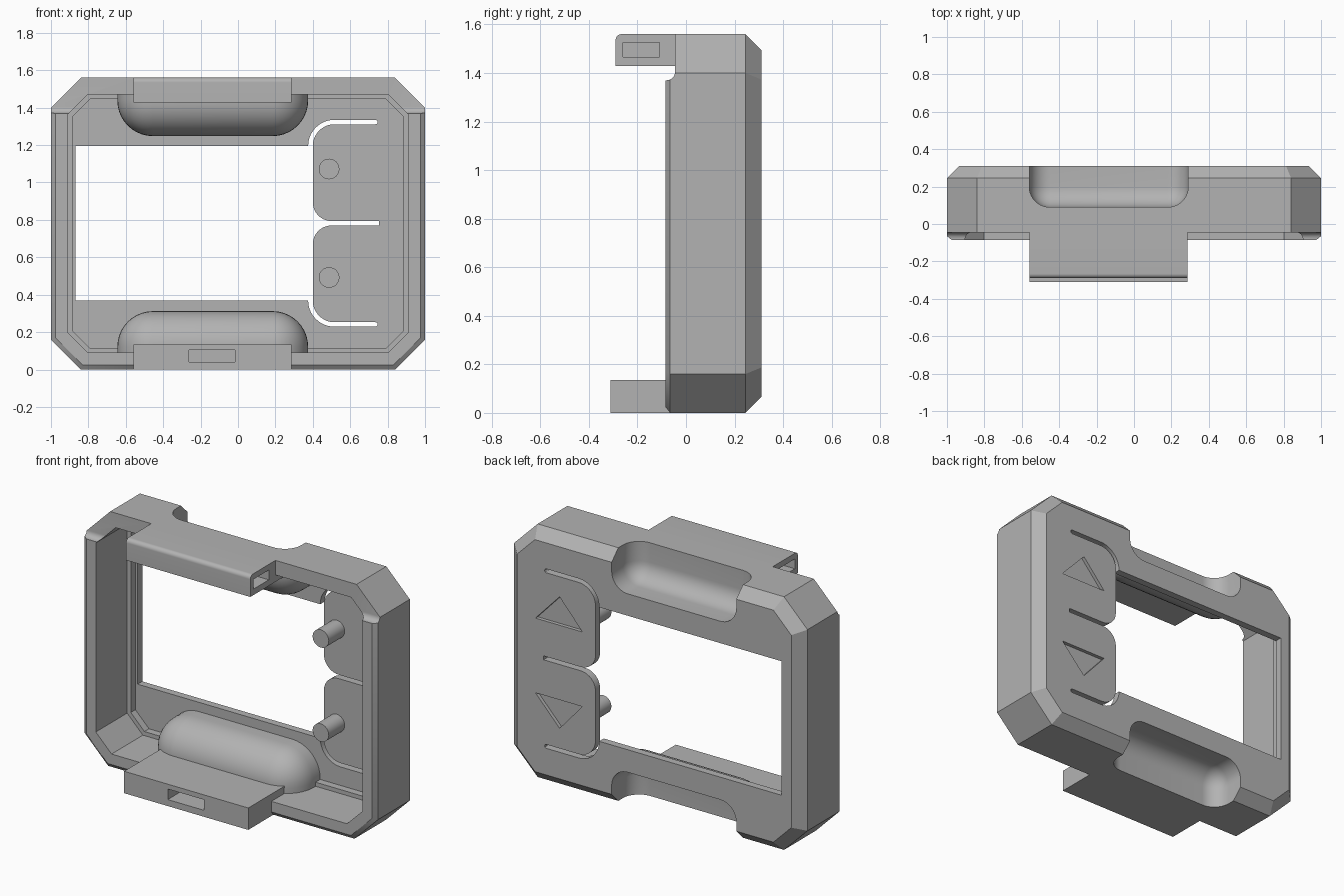
import bpy, bmesh, math
from mathutils import Vector

if "Cube" in bpy.data.objects:
    bpy.data.objects.remove(bpy.data.objects["Cube"], do_unlink=True)

HEIGHT, MID = 1.56, 0.782
TAB_X = (-0.56, 0.287)

grey = bpy.data.materials.new("matte_grey")
grey.use_nodes = True
grey.diffuse_color = (0.45, 0.45, 0.45, 1)
grey.node_tree.nodes["Principled BSDF"].inputs["Base Color"].default_value = grey.diffuse_color


def make(name, bm):
    bmesh.ops.recalc_face_normals(bm, faces=bm.faces)
    mesh = bpy.data.meshes.new(name)
    bm.to_mesh(mesh)
    bm.free()
    mesh.materials.append(grey)
    obj = bpy.data.objects.new(name, mesh)
    bpy.context.collection.objects.link(obj)
    return obj


def loft(name, rings):
    """Skin closed rings of points and cap both ends."""
    bm = bmesh.new()
    loops = [[bm.verts.new(p) for p in ring] for ring in rings]
    n = len(loops[0])
    for a, b in zip(loops, loops[1:]):
        for i in range(n):
            j = (i + 1) % n
            bm.faces.new((a[i], a[j], b[j], b[i]))
    bm.faces.new(loops[0])
    bm.faces.new(loops[-1][::-1])
    return make(name, bm)


def prism(name, outline, y0, y1):
    return loft(name, [[(x, y, z) for x, z in outline] for y in (y0, y1)])


def box(name, xs, ys, zs, radius=0, pick=lambda mid: True):
    """Box with the picked edges rounded."""
    bm = bmesh.new()
    bmesh.ops.create_cube(bm, size=1)
    lo, hi = Vector((xs[0], ys[0], zs[0])), Vector((xs[1], ys[1], zs[1]))
    for v in bm.verts:
        v.co = Vector([lo[i] + (v.co[i] + 0.5) * (hi[i] - lo[i]) for i in range(3)])
    if radius:
        edges = [e for e in bm.edges if pick((e.verts[0].co + e.verts[1].co) / 2)]
        bmesh.ops.bevel(bm, geom=edges, offset=radius, segments=10, profile=0.5, affect='EDGES')
    return make(name, bm)


def boolean(target, tool, operation='DIFFERENCE', keep=False):
    mod = target.modifiers.new("cut", 'BOOLEAN')
    mod.operation, mod.solver, mod.object = operation, 'EXACT', tool
    bpy.context.view_layer.objects.active = target
    bpy.ops.object.modifier_apply(modifier=mod.name)
    if not keep:
        bpy.data.objects.remove(tool, do_unlink=True)


def octagon(inset, y):
    x, lo, hi = 1 - inset, inset, HEIGHT - inset
    c = 0.16 - inset * (2 - math.sqrt(2))
    half = [(x - c, lo), (x, lo + c), (x, hi - c), (x - c, hi)]
    return [(px, y, z) for px, z in half] + [(-px, y, z) for px, z in half[::-1]]


def arc(cx, cz, r, start, end, steps=10):
    angles = [math.radians(start + (end - start) * i / steps) for i in range(steps + 1)]
    return [(cx + r * math.cos(a), cz + r * math.sin(a)) for a in angles]


def span(lo, hi, top):
    return (HEIGHT - hi, HEIGHT - lo) if top else (lo, hi)


# Outer shell and the stepped cavity
frame = loft("frame", [octagon(0.025, -0.085), octagon(0, -0.065), octagon(0, 0.245), octagon(0.065, 0.31)])
cavity = loft("cavity", [octagon(0.09, -0.2), octagon(0.09, 0.22), octagon(0.115, 0.22), octagon(0.115, 0.265)])

# Finger scoop bulges stay solid inside the cavity
for top in (False, True):
    bulge = box("bulge", (-0.645, 0.375), (0.01, 0.9), span(-0.4, 0.312, top), 0.19)
    boolean(cavity, bulge)
boolean(frame, cavity)

# Lowered front edge along the top
boolean(frame, box("top_relief", (-1.5, 1.5), (-0.6, -0.045), (1.37, 2), 0.035))

# Upper and lower strap tabs
upper = box("upper_tab", TAB_X, (-0.29, 0.06), (1.428, HEIGHT), 0.025,
            lambda m: m.y < -0.28 and m.z > 1.55)
for xs in ((-0.7, -0.2), (-0.08, 0.5)):
    boolean(upper, box("side_pocket", xs, (-0.26, -0.11), (1.465, 1.525)))
lower = box("lower_tab", TAB_X, (-0.31, 0.06), (0, 0.135))
boolean(lower, box("front_pocket", (-0.262, -0.015), (-0.4, -0.1), (0.04, 0.105)))
for tab in (upper, lower):
    boolean(frame, tab, 'UNION')

# Hollow finger scoops open to the back and edge
for top in (False, True):
    boolean(frame, box("scoop", (-0.56, 0.29), (0.09, 0.9), span(-0.4, 0.23, top), 0.11))

# Window joined with the slots that free the two flexible buttons
half = [(-0.87, 0.413), (0.375, 0.413)]
half += arc(0.515, 0.413, 0.14, 180, 90) + arc(0.735, 0.541, 0.012, 90, -90, 6)
half += arc(0.515, 0.414, 0.115, 90, 180) + arc(0.5, 0.112, 0.1, 180, 270)
half += [(0.755, 0.012)]
outline = [(x, MID + z) for x, z in half] + [(x, MID - z) for x, z in half[::-1]]
boolean(frame, prism("window", outline, 0.24, 0.5))

# Engraved arrows and inner pegs for each button
for side, label in ((1, "upper"), (-1, "lower")):
    arrow = [(0.49, MID + side * 0.23), (0.81, MID + side * 0.23), (0.645, MID + side * 0.405)]
    boolean(frame, prism("arrow", arrow, 0.288, 0.5))
    circle = arc(0.487, MID + side * 0.29, 0.055, 0, 360, 32)[:-1]
    prism(label + "_button_peg", circle, 0.11, 0.275)

# Smooth rounded areas, keep hard edges
bpy.ops.object.select_all(action='DESELECT')
for obj in bpy.context.collection.objects:
    if obj.type == 'MESH' and (obj == frame or obj.name.endswith("_peg")):
        obj.select_set(True)
bpy.context.view_layer.objects.active = frame
bpy.ops.object.shade_smooth_by_angle(angle=math.radians(30))
